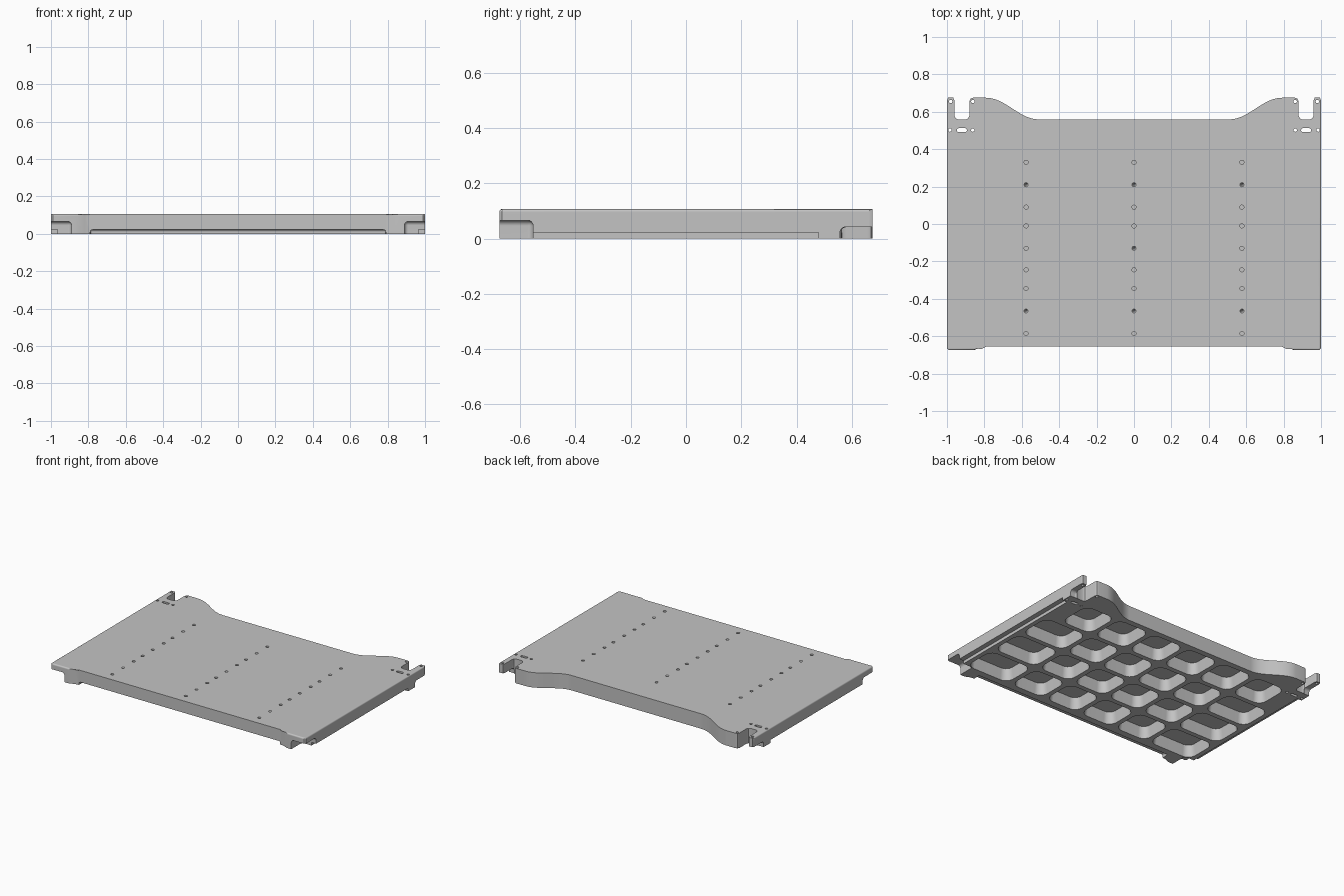
import bpy, bmesh, math
from mathutils import Matrix

if "Cube" in bpy.data.objects:
    bpy.data.objects.remove(bpy.data.objects["Cube"])

TOP = 0.106
grey = bpy.data.materials.new("light_grey")
grey.use_nodes = True
grey.diffuse_color = (0.55, 0.55, 0.55, 1)
grey.node_tree.nodes["Principled BSDF"].inputs["Base Color"].default_value = (0.55, 0.55, 0.55, 1)


def make_object(name, bm):
    bmesh.ops.recalc_face_normals(bm, faces=bm.faces)
    mesh = bpy.data.meshes.new(name)
    bm.to_mesh(mesh)
    bm.free()
    mesh.materials.append(grey)
    obj = bpy.data.objects.new(name, mesh)
    bpy.context.collection.objects.link(obj)
    return obj


def prism(bm, low, high, z0, z1):
    """Loft two matching outlines into a closed solid."""
    a = [bm.verts.new((x, y, z0)) for x, y in low]
    b = [bm.verts.new((x, y, z1)) for x, y in high]
    bm.faces.new(a)
    top = bm.faces.new(b)
    for i in range(len(a)):
        j = (i + 1) % len(a)
        bm.faces.new((a[i], a[j], b[j], b[i]))
    return top


def rounded(x0, x1, y0, y1, r, steps=5):
    pts = []
    corners = ((x1 - r, y1 - r), (x0 + r, y1 - r), (x0 + r, y0 + r), (x1 - r, y0 + r))
    for q, (cx, cy) in enumerate(corners):
        for s in range(steps + 1):
            a = math.pi / 2 * (q + s / steps)
            pts.append((cx + r * math.cos(a), cy + r * math.sin(a)))
    return pts


def add_hole(bm, x, y, r, z0=-0.1, shrink=1.0):
    """Round hole from the top, narrowing downward when shrink is below one."""
    def ring(k):
        return rounded(x - k, x + k, y - k, y + k, k * 0.999, 4)
    prism(bm, ring(r * shrink), ring(r), z0, TOP + 0.002)


def add_box(bm, x0, x1, y0, y1, z1, r=0.02):
    """Box cutter with rounded upper and side edges."""
    new = bmesh.ops.create_cube(bm, size=1)["verts"]
    size = Matrix.Diagonal((x1 - x0, y1 - y0, z1 + 0.1, 1))
    move = Matrix.Translation(((x0 + x1) / 2, (y0 + y1) / 2, (z1 - 0.1) / 2))
    bmesh.ops.transform(bm, matrix=move @ size, verts=new)
    edges = {e for v in new for e in v.link_edges}
    if r:
        bmesh.ops.bevel(bm, geom=list(edges), offset=r, segments=4, affect='EDGES', profile=0.5)


def cut(obj, bm):
    cutter = make_object("cutter", bm)
    cutter.hide_render = True
    mod = obj.modifiers.new("cut", 'BOOLEAN')
    mod.operation = 'DIFFERENCE'
    mod.solver = 'EXACT'
    mod.object = cutter
    bpy.context.view_layer.update()
    graph = bpy.context.evaluated_depsgraph_get()
    result = bpy.data.meshes.new_from_object(obj.evaluated_get(graph))
    obj.modifiers.clear()
    obj.data = result
    bpy.data.objects.remove(cutter)


# Panel outline, right half, mirrored to the other side
half = [(0.79, -0.655), (0.82, -0.659), (0.855, -0.674), (0.99, -0.675), (1, -0.665),
        (1, 0.66), (0.994, 0.675), (0.966, 0.675), (0.96, 0.66),
        (0.96, 0.58), (0.954, 0.565), (0.94, 0.558), (0.9, 0.558), (0.886, 0.565),
        (0.88, 0.58), (0.88, 0.655), (0.874, 0.67), (0.86, 0.675)]
for i in range(13):
    t = i / 12
    half.append((0.79 - 0.28 * t, 0.617 + 0.058 * math.cos(math.pi * t)))
outline = half + [(-x, y) for x, y in reversed(half)]

bm = bmesh.new()
top = prism(bm, outline, outline, 0, TOP)
rim = [e for e in top.edges if sum(v.co.y for v in e.verts) / 2 < 0.45]
bmesh.ops.bevel(bm, geom=rim, offset=0.01, segments=4, affect='EDGES', profile=0.5)
panel = make_object("panel", bm)

# Lower step along both sides and the front
bm = bmesh.new()
for s in (-1, 1):
    xs = sorted((s * 0.965, s * 1.1))
    add_box(bm, *xs, -0.9, 0.48, 0.022, 0)
add_box(bm, -0.79, 0.79, -0.9, -0.605, 0.022, 0.012)
cut(panel, bm)

# Corner recesses under the front corners and the rear prongs
bm = bmesh.new()
for s in (-1, 1):
    xs = sorted((s * 0.89, s * 1.1))
    add_box(bm, *xs, -0.9, -0.553, 0.066)
    xs = sorted((s * 0.945, s * 1.1))
    add_box(bm, *xs, 0.557, 0.9, 0.042)
cut(panel, bm)

# Tapered pockets on the underside, leaving a grid of ribs
bm = bmesh.new()
columns = [-0.95, -0.577, -0.289, 0, 0.289, 0.577, 0.95]
rows = [-0.575, -0.3, -0.025, 0.25, 0.535]
rib, taper = 0.016, 0.012
for x0, x1 in zip(columns, columns[1:]):
    for y0, y1 in zip(rows, rows[1:]):
        # Rear corner pockets stop short of the fixing holes
        limit = 0.85 if y1 == rows[-1] else 0.95
        a, b = max(x0, -limit) + rib, min(x1, limit) - rib
        c, d = y0 + rib, y1 - rib
        low = rounded(a, b, c, d, 0.06)
        high = rounded(a + taper, b - taper, c + taper, d - taper, 0.05)
        prism(bm, low, high, -0.01, 0.082)
cut(panel, bm)

# Three lines of shallow holes, some of them countersunk, and the rear corner fixings
bm = bmesh.new()
for x in (-0.577, 0, 0.577):
    for i, y in enumerate((0.33, 0.21, 0.09, -0.01, -0.13, -0.245, -0.345, -0.465, -0.585)):
        if i in (1, 7) or (i == 4 and x == 0):
            add_hole(bm, x, y, 0.012, 0.09, 0.3)
        else:
            add_hole(bm, x, y, 0.011, 0.09)
for s in (-1, 1):
    for x, y in ((0.98, 0.655), (0.862, 0.655), (0.984, 0.502), (0.862, 0.502)):
        add_hole(bm, s * x, y, 0.009)
    slot = rounded(s * 0.92 - 0.026, s * 0.92 + 0.026, 0.492, 0.512, 0.007, 3)
    prism(bm, slot, slot, -0.1, 0.2)
cut(panel, bm)

# Smooth rounded edges while keeping the large faces flat
bpy.ops.object.select_all(action='DESELECT')
panel.select_set(True)
bpy.context.view_layer.objects.active = panel
bpy.ops.object.shade_smooth_by_angle(angle=math.radians(30))
flatten = panel.modifiers.new("flat_normals", 'WEIGHTED_NORMAL')
flatten.keep_sharp = True
